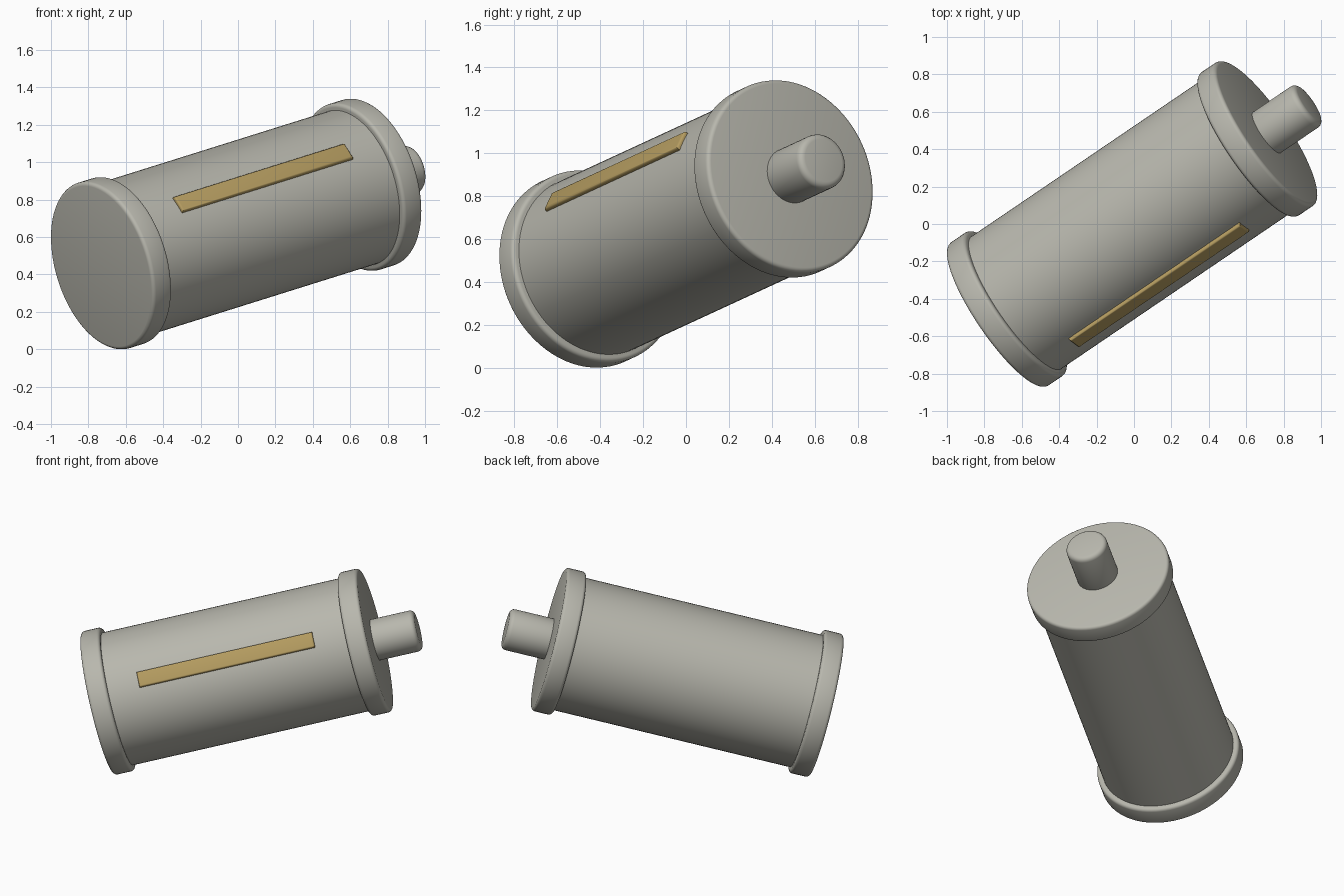
import bpy, bmesh, math
from mathutils import Matrix, Vector

cube = bpy.data.objects.get("Cube")
if cube:
    bpy.data.objects.remove(cube, do_unlink=True)


def material(name, rgb):
    m = bpy.data.materials.new(name)
    m.use_nodes = True
    color = (*rgb, 1.0)
    m.diffuse_color = color
    m.node_tree.nodes["Principled BSDF"].inputs["Base Color"].default_value = color
    return m


GREY = material("warm grey", (0.48, 0.475, 0.42))
GOLD = material("dull gold", (0.47, 0.34, 0.12))

# Tilted frame: local z runs along the canister, local x points out through the strip
CENTRE = Vector((-0.01, 0.0, 0.67))
axis = Vector((1.34, 0.91, 0.42)).normalized()
outward = Vector((0.335, -0.752, 0.567))
outward = (outward - axis * outward.dot(axis)).normalized()
side = axis.cross(outward)
FRAME = Matrix.Translation(CENTRE) @ Matrix((outward, side, axis)).transposed().to_4x4()


def finish(bm, name, mat):
    mesh = bpy.data.meshes.new(name)
    bm.to_mesh(mesh)
    bm.free()
    mesh.materials.append(mat)
    ob = bpy.data.objects.new(name, mesh)
    bpy.context.collection.objects.link(ob)
    ob.matrix_world = FRAME
    bpy.ops.object.select_all(action="DESELECT")
    ob.select_set(True)
    bpy.context.view_layer.objects.active = ob
    bpy.ops.object.shade_smooth_by_angle(angle=math.radians(30))
    return ob


def round_edges(bm, edges, width):
    bmesh.ops.bevel(bm, geom=edges, offset=width, segments=4,
                    profile=0.5, affect="EDGES", clamp_overlap=True)


def drum(name, radius, low, high, bevel=0.0, segments=96):
    """Cylinder from low to high along the axis, with optionally rounded rims."""
    bm = bmesh.new()
    bmesh.ops.create_cone(bm, cap_ends=True, segments=segments,
                          radius1=radius, radius2=radius, depth=high - low,
                          matrix=Matrix.Translation((0, 0, (low + high) / 2)))
    if bevel:
        rims = [e for e in bm.edges
                if abs(e.verts[0].co.z - e.verts[1].co.z) < 1e-4]
        round_edges(bm, rims, bevel)
    return finish(bm, name, GREY)


# Body, end caps and pin
drum("body", 0.428, -0.82, 0.82)
for name, sign in (("bottom_cap", -1), ("top_cap", 1)):
    drum(name, 0.463, sign * 0.836 - 0.064, sign * 0.836 + 0.064, bevel=0.02)
drum("pin", 0.132, 0.85, 1.18, bevel=0.03, segments=64)

# Long inset strip standing just proud of the body
bm = bmesh.new()
bmesh.ops.create_cube(bm, size=1.0, matrix=Matrix.Translation((0.415, 0, 0))
                      @ Matrix.Diagonal((0.06, 0.1, 1.14, 1)))
outer = [e for e in bm.edges if all(v.co.x > 0.42 for v in e.verts)]
round_edges(bm, outer, 0.012)
finish(bm, "strip", GOLD)
